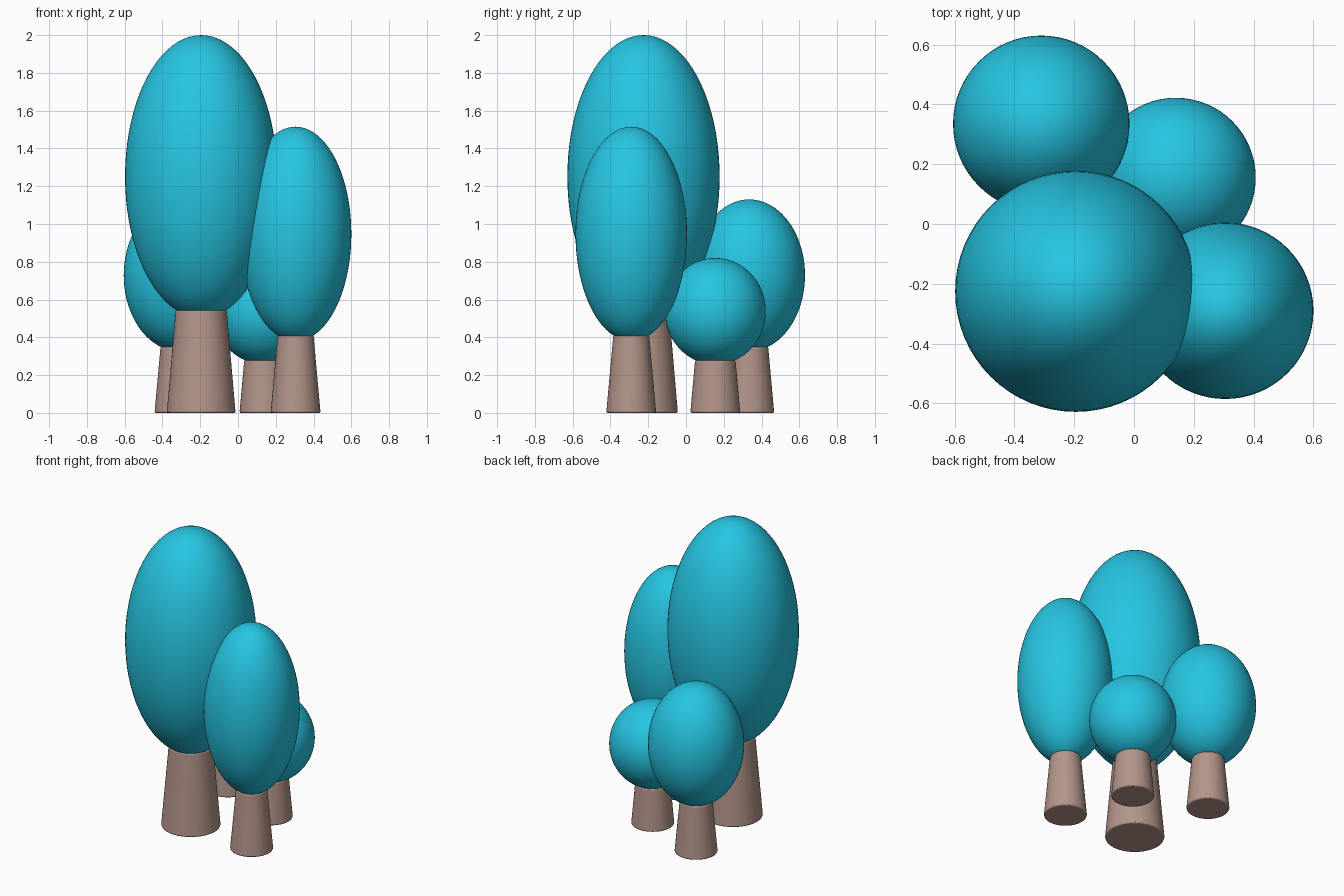
import bpy
import math

cube = bpy.data.objects.get("Cube")
if cube:
    bpy.data.objects.remove(cube, do_unlink=True)


def make_material(name, rgb):
    mat = bpy.data.materials.new(name)
    mat.use_nodes = True
    colour = (*rgb, 1)
    mat.diffuse_color = colour
    bsdf = next(n for n in mat.node_tree.nodes if n.type == 'BSDF_PRINCIPLED')
    bsdf.inputs["Base Color"].default_value = colour
    return mat


foliage = make_material("turquoise foliage", (0.019, 0.56, 0.76))
bark = make_material("pale brown bark", (0.45, 0.30, 0.254))


def finish(obj, name, mat):
    obj.name = name
    obj.data.materials.append(mat)
    bpy.ops.object.shade_smooth_by_angle(angle=math.radians(40))


def tree(name, x, y, radius, top, joint, base_radius, joint_radius):
    # Egg-shaped crown, sized so that it meets the trunk top at the joint
    fall = math.sqrt(1 - (joint_radius / radius) ** 2)
    half = (top - joint) / (1 + fall)
    bpy.ops.mesh.primitive_uv_sphere_add(
        segments=64, ring_count=40, radius=1, location=(x, y, top - half))
    crown = bpy.context.object
    crown.scale = (radius, radius, half)
    bpy.ops.object.transform_apply(location=False, rotation=False, scale=True)
    finish(crown, name + "_crown", foliage)

    # Tapered trunk with a slightly rounded foot
    bpy.ops.mesh.primitive_cone_add(
        vertices=64, radius1=base_radius, radius2=joint_radius,
        depth=joint, location=(x, y, joint / 2))
    trunk = bpy.context.object
    finish(trunk, name + "_trunk", bark)
    bevel = trunk.modifiers.new("rounded foot", 'BEVEL')
    bevel.width = 0.008
    bevel.segments = 2
    bevel.limit_method = 'ANGLE'
    bevel.angle_limit = math.radians(40)


# Cluster of four trees
tree("tall_tree", -0.195, -0.225, 0.403, 2.0, 0.545, 0.182, 0.135)
tree("slim_tree", 0.305, -0.29, 0.295, 1.515, 0.41, 0.132, 0.095)
tree("oval_tree", -0.31, 0.335, 0.295, 1.13, 0.35, 0.132, 0.1)
tree("round_tree", 0.14, 0.155, 0.267, 0.82, 0.28, 0.132, 0.107)
